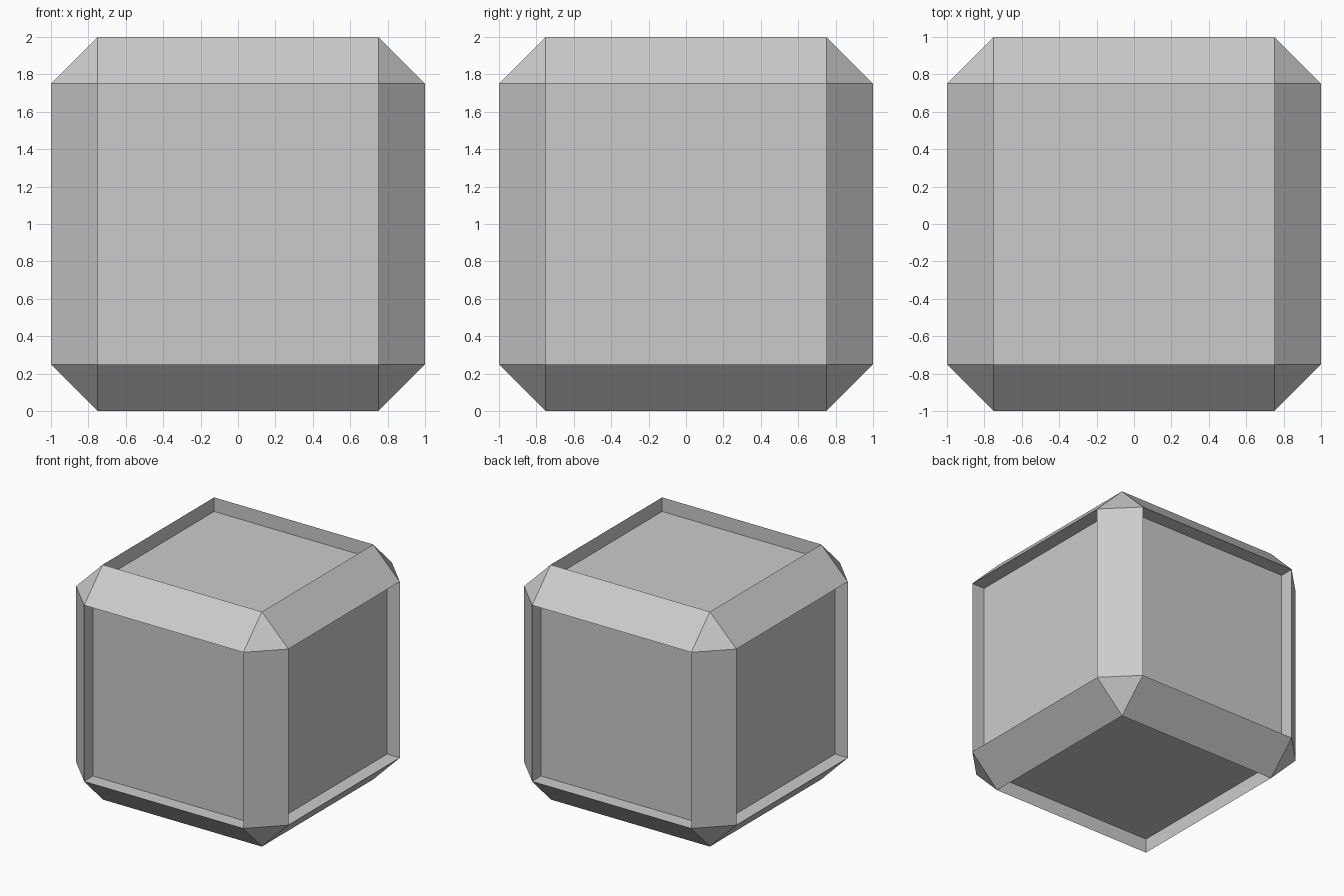
import bpy, bmesh
from mathutils import Matrix

if "Cube" in bpy.data.objects:
    bpy.data.objects.remove(bpy.data.objects["Cube"])

SIZE, CHAMFER, RECESS = 2.0, 0.25, 0.12

bm = bmesh.new()

# Chamfered cube standing on z = 0
bmesh.ops.create_cube(bm, size=SIZE, matrix=Matrix.Translation((0, 0, SIZE / 2)))
bmesh.ops.bevel(bm, geom=bm.edges[:], offset=CHAMFER, offset_type='OFFSET',
                segments=1, profile=0.5, affect='EDGES')
bm.normal_update()

# Straight-walled recess in each of the six large faces
panels = [f for f in bm.faces if max(abs(c) for c in f.normal) > 0.99]
for face in panels:
    inward = face.normal * -RECESS
    floor = bmesh.ops.extrude_discrete_faces(bm, faces=[face])["faces"][0]
    bmesh.ops.translate(bm, verts=floor.verts[:], vec=inward)

bmesh.ops.recalc_face_normals(bm, faces=bm.faces[:])

mesh = bpy.data.meshes.new("recessed_cube")
bm.to_mesh(mesh)
bm.free()
crate = bpy.data.objects.new("recessed_cube", mesh)
bpy.context.collection.objects.link(crate)
